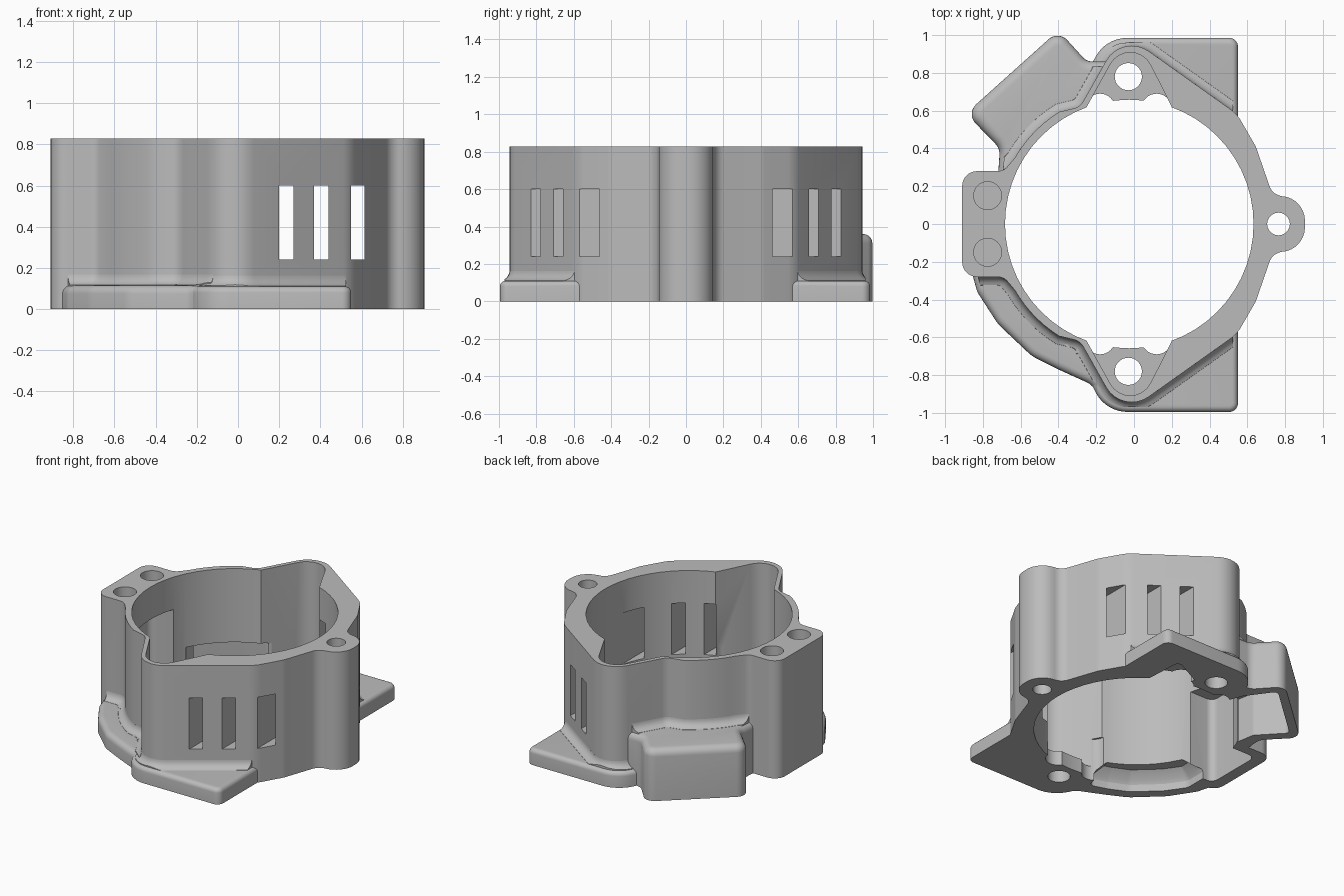
import bpy, bmesh, math
from mathutils import Vector

if "Cube" in bpy.data.objects:
    bpy.data.objects.remove(bpy.data.objects["Cube"])

grey = bpy.data.materials.new("cast_grey")
grey.diffuse_color = (0.5, 0.5, 0.5, 1)
grey.use_nodes = True
grey.node_tree.nodes["Principled BSDF"].inputs["Base Color"].default_value = grey.diffuse_color
H = 0.828          # housing height
CX, R = -0.025, 0.658  # bore centre and radius


def rounded(corners, n=8):
    """Closed outline from (x, y, radius) corners."""
    out = []
    for i, (x, y, r) in enumerate(corners):
        p = Vector((x, y))
        if r == 0:
            out.append(p)
            continue
        a = (Vector(corners[i - 1][:2]) - p).normalized()
        b = (Vector(corners[(i + 1) % len(corners)][:2]) - p).normalized()
        half = a.angle(b) / 2
        c = p + (a + b).normalized() * (r / math.sin(half))
        t = r / math.tan(half)
        v0, v1 = p + a * t - c, p + b * t - c
        ang = math.atan2(v0.x * v1.y - v0.y * v1.x, v0.dot(v1))
        for k in range(n + 1):
            s = ang * k / n
            out.append(c + Vector((v0.x * math.cos(s) - v0.y * math.sin(s),
                                   v0.x * math.sin(s) + v0.y * math.cos(s))))
    return out


def circle(x, y, r, n=32):
    return [Vector((x + r * math.cos(2 * math.pi * k / n),
                    y + r * math.sin(2 * math.pi * k / n))) for k in range(n)]


def flip(pts):
    return [Vector((p.x, -p.y)) for p in reversed(pts)]


def offset(pts, d):
    """Mitred outward offset of a counter-clockwise outline."""
    out = []
    for i, p in enumerate(pts):
        e0 = (p - pts[i - 1]).normalized()
        e1 = (pts[(i + 1) % len(pts)] - p).normalized()
        n0, n1 = Vector((e0.y, -e0.x)), Vector((e1.y, -e1.x))
        out.append(p + (n0 + n1) * (d / max(0.3, 1 + n0.dot(n1))))
    return out


def loft(name, pts, rings):
    """Solid from one outline through (z, offset) rings."""
    area = sum(pts[i - 1].x * p.y - p.x * pts[i - 1].y for i, p in enumerate(pts))
    if area < 0:
        pts = pts[::-1]
    bm = bmesh.new()
    rows = [[bm.verts.new((p.x, p.y, z)) for p in (offset(pts, d) if d else pts)]
            for z, d in rings]
    n = len(pts)
    bm.faces.new(rows[0][::-1])
    bm.faces.new(rows[-1])
    for lo, hi in zip(rows, rows[1:]):
        for i in range(n):
            j = (i + 1) % n
            bm.faces.new((lo[i], lo[j], hi[j], hi[i]))
    me = bpy.data.meshes.new(name)
    bm.to_mesh(me)
    bm.free()
    me.materials.append(grey)
    ob = bpy.data.objects.new(name, me)
    bpy.context.collection.objects.link(ob)
    return ob


def prism(name, pts, z0, z1):
    return loft(name, pts, [(z0, 0), (z1, 0)])


def round_top(name, pts, top, b):
    return loft(name, pts, [(0, 0)] + [
        (top - b + b * math.sin(t), b * (math.cos(t) - 1))
        for t in (math.pi / 2 * k / 5 for k in range(6))])


def boolean(target, tool, op):
    m = target.modifiers.new(op, 'BOOLEAN')
    m.operation, m.object, m.solver = op, tool, 'EXACT'
    bpy.context.view_layer.update()
    dg = bpy.context.evaluated_depsgraph_get()
    me = bpy.data.meshes.new_from_object(target.evaluated_get(dg))
    target.modifiers.clear()
    target.data = me
    bpy.data.objects.remove(tool)


# housing wall outline: right lug, vented flank, bolt corner, left arc, square boss
arc = [(CX + 0.70 * math.cos(math.radians(a)), 0.70 * math.sin(math.radians(a)), 0)
       for a in range(122, 151, 4)]
half = [(0.905, 0.14, 0.13), (0.735, 0.15, 0.08), (0.645, 0.41, 0.15), (0.545, 0.583, 0.2),
        (-0.063, 1.015, 0.155), (-0.285, 0.62, 0.08)] + arc + \
       [(-0.69, 0.28, 0.07), (-0.91, 0.28, 0.08)]
outline = rounded(half + [(x, -y, r) for x, y, r in reversed(half)])
housing = prism("housing", outline, 0, H)


# foot flanges, outer arc skirt and side box outlines
def corner_foot(y):
    return rounded([(0.55, 0.3, 0), (0.55, y, 0.045), (-0.15, y, 0.19),
                    (-0.26, 0.78, 0.06), (-0.1, 0.5, 0)])


arc_foot = rounded([(-0.5, -0.25, 0), (-0.86, -0.25, 0), (-0.83, -0.36, 0.1),
                    (-0.72, -0.53, 0.2), (-0.54, -0.70, 0.2), (-0.40, -0.77, 0.2),
                    (-0.235, -0.845, 0.1), (-0.12, -0.96, 0.03), (-0.05, -0.8, 0),
                    (-0.2, -0.5, 0)])
box = rounded([(-0.40, 1.025, 0.07), (-0.89, 0.585, 0.07), (-0.71, 0.40, 0.08),
               (-0.72, 0.25, 0), (-0.5, 0.25, 0), (-0.15, 0.55, 0),
               (-0.13, 0.86, 0), (-0.25, 0.86, 0.07)])
for name, pts, top, b, r in (("back_foot", corner_foot(0.985), 0.11, 0.03, 0.055),
                             ("front_foot", flip(corner_foot(0.995)), 0.11, 0.03, 0.055),
                             ("arc_foot", arc_foot, 0.115, 0.04, 0.055),
                             ("side_box", box, 0.36, 0.05, 0.055)):
    boolean(housing, round_top(name, pts, top, b), 'UNION')
    # concave blend between the flange and the wall
    angles = [math.radians(a) for a in (12, 28, 44, 60, 76, 88)]
    blend = loft(name + "_blend", outline, [(top - 0.02, r)] + [
        (top + r - r * math.cos(a), r - r * math.sin(a)) for a in angles])
    boolean(blend, prism("limit", offset(pts, -0.025), 0, top + 0.2), 'INTERSECT')
    boolean(housing, blend, 'UNION')

# main bore, with pockets above the two bolt ledges and reliefs beside them
boolean(housing, prism("bore", circle(CX, 0, R, 56), -0.1, 1), 'DIFFERENCE')
pocket = rounded([(0.23, 0.56, 0), (-0.015, 1.045, 0.12), (-0.275, 0.575, 0), (0, 0.4, 0)])
for side, pts in (("back", pocket), ("front", flip(pocket))):
    boolean(housing, prism(side + "_pocket", pts, 0.1, 1), 'DIFFERENCE')
for sy in (1, -1):
    for x in (-0.18, 0.12):
        boolean(housing, prism("relief", circle(x, sy * 0.61, 0.08), -0.1, 0.3), 'DIFFERENCE')

# hollows open to the underside: side box, boss, arc foot, back foot
box_void = rounded([(-0.405, 0.945, 0.03), (-0.80, 0.59, 0.03), (-0.64, 0.42, 0.03),
                    (-0.62, 0.3, 0), (-0.5, 0.25, 0), (-0.15, 0.45, 0), (-0.27, 0.76, 0.03)])
boss_void = rounded([(-0.5, 0.21, 0), (-0.83, 0.21, 0.05), (-0.83, -0.21, 0.05),
                     (-0.5, -0.21, 0)])
arc_void = rounded([(-0.45, -0.2, 0), (-0.75, -0.2, 0), (-0.75, -0.36, 0.08),
                    (-0.66, -0.49, 0.1), (-0.50, -0.64, 0.1), (-0.37, -0.70, 0.08),
                    (-0.25, -0.74, 0.03), (-0.18, -0.5, 0)])
foot_void = rounded([(0.34, 0.45, 0), (0.32, 0.83, 0.03), (0.1, 0.72, 0.02), (0.1, 0.5, 0)])
for name, pts, rings in (
        ("box_void", box_void, [(-0.1, 0), (0.31, 0)]),
        ("boss_void", boss_void, [(-0.1, 0), (0.6, 0)]),
        ("arc_void", arc_void, [(-0.1, 0), (0.05, 0), (0.075, -0.015), (0.12, -0.07)]),
        ("foot_void", foot_void, [(-0.1, 0), (0.07, 0)])):
    boolean(housing, loft(name, pts, rings), 'DIFFERENCE')

# bolt holes through, and blind holes in the boss
for x, y, r, z in ((-0.03, 0.78, 0.072, -0.1), (-0.03, -0.78, 0.072, -0.1),
                   (0.765, 0, 0.06, -0.1), (-0.775, 0.15, 0.074, 0.68),
                   (-0.775, -0.15, 0.074, 0.68)):
    boolean(housing, prism("hole", circle(x, y, r), z, 1), 'DIFFERENCE')

# vent slots through both flanks
for x0, x1 in ((0.2, 0.27), (0.37, 0.44), (0.55, 0.615)):
    slot = [Vector(p) for p in ((x0, -1.2), (x1, -1.2), (x1, 1.2), (x0, 1.2))]
    boolean(housing, prism("vent", slot, 0.24, 0.6), 'DIFFERENCE')

bpy.ops.object.select_all(action='DESELECT')
housing.select_set(True)
bpy.context.view_layer.objects.active = housing
bpy.ops.object.shade_smooth_by_angle(angle=math.radians(30))
